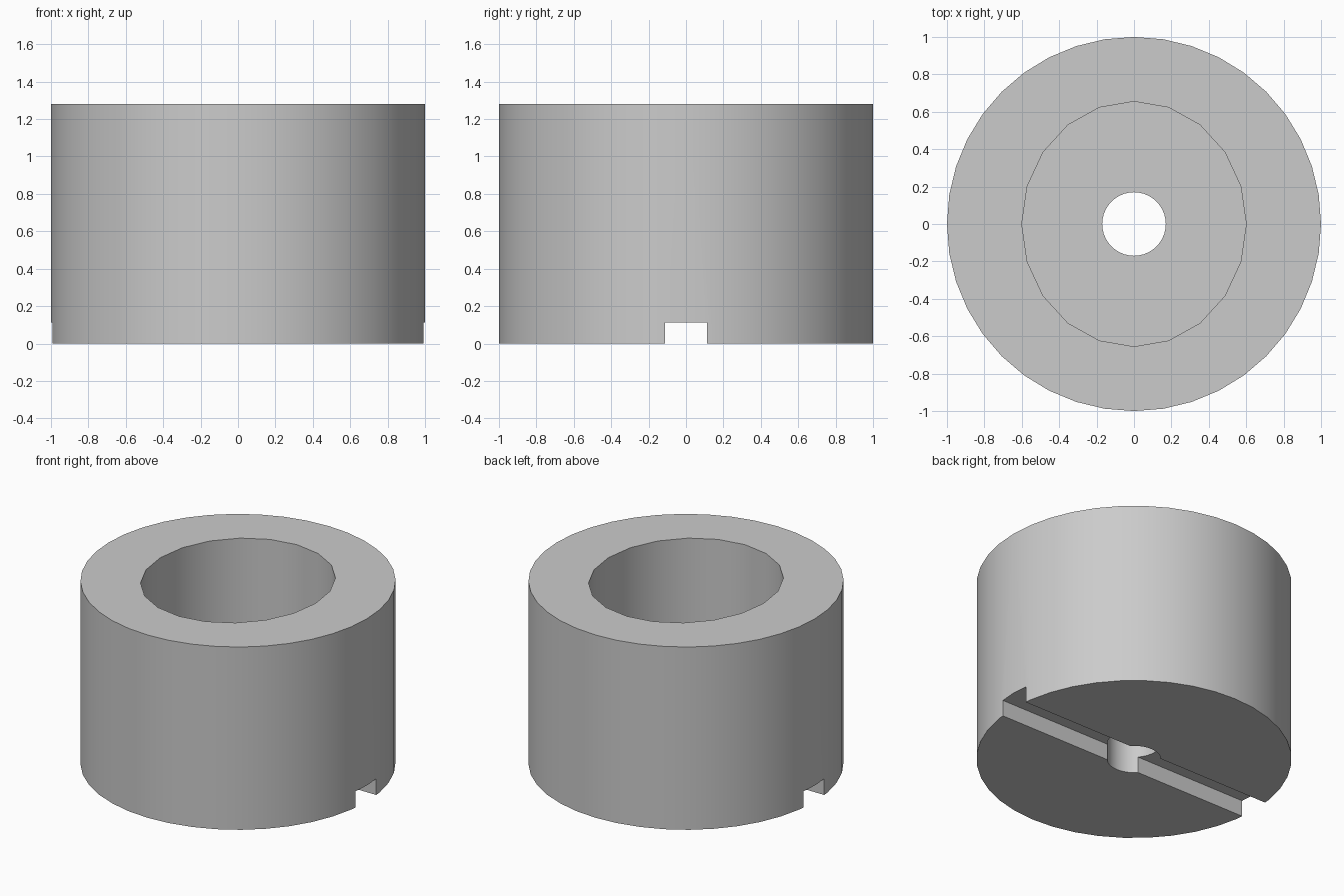
import bpy
import math

old = bpy.data.objects.get("Cube")
if old:
    bpy.data.objects.remove(old, do_unlink=True)

HEIGHT = 1.28
SLOT = 0.113          # slot depth and half width
FLOOR = 0.34          # height of the pocket floor

grey = bpy.data.materials.new("plain grey")
grey.use_nodes = True
colour = (0.6, 0.6, 0.6, 1)
grey.diffuse_color = colour
grey.node_tree.nodes["Principled BSDF"].inputs["Base Color"].default_value = colour


def cylinder(name, sides, rx, ry, z0, z1):
    """Upright elliptic cylinder with a corner on the +x axis."""
    bpy.ops.mesh.primitive_cylinder_add(
        vertices=sides, radius=1, depth=1, location=(0, 0, (z0 + z1) / 2),
        rotation=(0, 0, 0))
    obj = bpy.context.object
    obj.name = name
    obj.scale = (rx, ry, z1 - z0)
    bpy.ops.object.transform_apply(location=True, rotation=False, scale=True)
    obj.data.materials.append(grey)
    return obj


# Main round body
body = cylinder("sleeve_body", 40, 1, 1, 0, HEIGHT)

# Oval pocket, through hole and the slot across the underside
pocket = cylinder("pocket_cutter", 20, 0.6, 0.655, FLOOR, HEIGHT + 0.2)
hole = cylinder("hole_cutter", 40, 0.17, 0.17, -0.2, FLOOR + 0.2)
bpy.ops.mesh.primitive_cube_add(size=1, location=(0, 0, 0))
slot = bpy.context.object
slot.name = "slot_cutter"
slot.scale = (3, 2 * SLOT, 2 * SLOT)
bpy.ops.object.transform_apply(scale=True)
slot.data.materials.append(grey)

bpy.ops.object.select_all(action="DESELECT")
body.select_set(True)
bpy.context.view_layer.objects.active = body
for cutter in (pocket, hole, slot):
    cut = body.modifiers.new(cutter.name, "BOOLEAN")
    cut.operation = "DIFFERENCE"
    cut.solver = "EXACT"
    cut.object = cutter
    bpy.ops.object.modifier_apply(modifier=cut.name)
    bpy.data.objects.remove(cutter, do_unlink=True)

# Smooth walls with crisp rims
bpy.ops.object.shade_smooth_by_angle(angle=math.radians(30))
